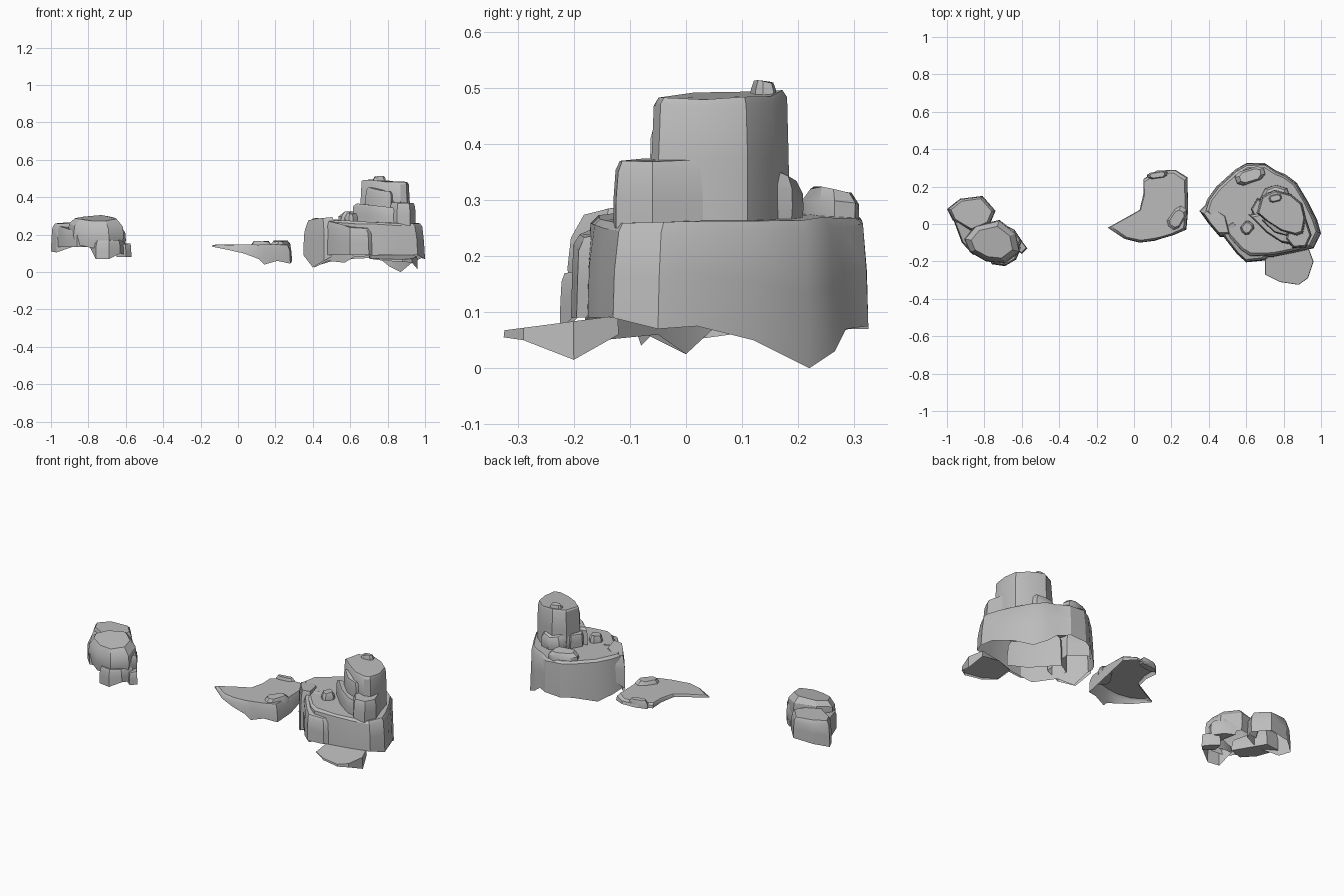
import bpy, bmesh, math, random
random.seed(7)

stone = bpy.data.materials.new("grey_stone")
stone.diffuse_color = (0.5, 0.5, 0.5, 1)

CHUNK = [(0, 1), (0.45, 0.99), (0.85, 0.95), (1, 0.84)]
CLIFF = [(0, 1), (0.5, 0.985), (0.93, 0.955), (1, 0.91)]
ROUND = [(0, 0.93), (0.35, 1), (0.75, 0.96), (1, 0.74)]


def rock(name, outline, top, low=None, rings=CHUNK, closed=False, jitter=0.015, tilt=(0, 0), rough=0.004):
    """Loft an outline of (x, y[, own bottom z]) up to a chamfered, tilted, slightly uneven top."""
    n = len(outline)
    cx = sum(p[0] for p in outline) / n
    cy = sum(p[1] for p in outline) / n
    bm = bmesh.new()
    loops = []
    for f, s in rings:
        loop = []
        for p in outline:
            lo = p[2] if len(p) > 2 else low
            k = s * (1 + (random.uniform(-jitter, jitter) if f > 0 else 0))
            x, y = cx + (p[0] - cx) * k, cy + (p[1] - cy) * k
            hi = top + tilt[0] * (x - cx) + tilt[1] * (y - cy) + random.uniform(-rough, rough)
            loop.append(bm.verts.new((x, y, lo + (hi - lo) * f)))
        loops.append(loop)
    for a, b in zip(loops, loops[1:]):
        for i in range(n):
            j = (i + 1) % n
            bm.faces.new((a[i], a[j], b[j], b[i]))
    bm.faces.new(loops[-1])
    if closed:
        bm.faces.new(loops[0][::-1])
    bmesh.ops.recalc_face_normals(bm, faces=bm.faces)
    # outlines run either way: make the cap point up
    bm.normal_update()
    cap = max(bm.faces, key=lambda q: q.calc_center_median().z)
    if cap.normal.z < 0:
        bmesh.ops.reverse_faces(bm, faces=bm.faces)
    me = bpy.data.meshes.new(name)
    bm.to_mesh(me)
    bm.free()
    me.materials.append(stone)
    for poly in me.polygons:
        poly.use_smooth = True
    me.set_sharp_from_angle(angle=math.radians(30))
    ob = bpy.data.objects.new(name, me)
    bpy.context.collection.objects.link(ob)
    return ob


def pebble(name, x, y, lx, ly, turn, z0, z1, tilt=(0, 0)):
    """Small eight-sided loose stone."""
    c, s = math.cos(math.radians(turn)), math.sin(math.radians(turn))
    base = [(1, -.5), (1, .5), (.6, 1), (-.6, 1), (-1, .5), (-1, -.5), (-.6, -1), (.6, -1)]
    pts = [(x + u * lx / 2 * c - v * ly / 2 * s, y + u * lx / 2 * s + v * ly / 2 * c) for u, v in base]
    rock(name, pts, z1, z0, [(0, 1), (0.6, 0.97), (1, 0.72)], True, 0.07, tilt)


# Large rock: cliff with a ragged, open underside
rock("large_cliff", [
    (.37, .07, .09), (.39, .13, .07), (.44, .2, .04), (.54, .29, .07), (.6, .325, .07),
    (.7, .325, .075), (.76, .285, .07), (.81, .265, .03), (.87, .22, 0), (.93, .12, .05), (.98, .02, .075),
    (1, -.05, .07), (.96, -.13, .09), (.85, -.155, .09), (.75, -.175, .09), (.62, -.18, .08),
    (.57, -.15, .05), (.48, -.05, .06), (.41, 0, .025)], .272, rings=CLIFF, tilt=(-.05, 0), jitter=.008)
rock("left_ledge", [(.35, .07, .09), (.4, .12, .15), (.5, .05, .15), (.53, -.07, .1), (.46, -.07, .06),
                    (.4, 0, .025)], .285, rings=[(0, 1), (.55, .98), (.75, .92), (1, .72)], tilt=(.1, 0))
rock("sloping_ledge", [(.45, -.01), (.52, .03), (.64, -.1), (.74, -.15), (.7, -.195),
                       (.6, -.205), (.55, -.16), (.48, -.07)], .255, .09, tilt=(-.1, .15))

# Low apron spreading from the front of the cliff
rock("front_apron", [(.7, -.17, .08), (.7, -.27, .072), (.78, -.31, .06), (.88, -.325, .055), (.93, -.29, .05),
                     (.96, -.2, .015), (.93, -.12, .06), (.8, -.14, .09)],
     .08, rings=[(0, 1), (1, .985)], tilt=(0, .13), jitter=0, rough=0)

# Tower stacked on the cliff
rock("tower", [(.655, .06), (.68, .15), (.75, .185), (.84, .16), (.9, .11), (.92, .03),
               (.905, -.05), (.87, -.062), (.79, -.04), (.71, .01)], .487, .26,
     [(0, 1), (.5, .99), (.95, .95), (1, .9)], tilt=(-.05, .02))
rock("tower_front_lump", [(.61, .05), (.66, .06), (.8, -.0), (.88, -.05), (.865, -.115),
                          (.79, -.1), (.7, -.04)], .355, .25, tilt=(-.12, 0))
rock("tower_right_lump", [(.84, .02), (.92, .03), (.95, -.06), (.92, -.125), (.85, -.13), (.81, -.08)], .37, .25)
rock("tower_back_lump", [(.67, .13), (.7, .19), (.76, .21), (.82, .19), (.84, .13), (.73, .1)],
     .352, .26, ROUND, tilt=(0, -.5))
rock("tower_left_step", [(.625, .08), (.66, .14), (.72, .1), (.72, .02), (.65, .02)], .345, .26)
rock("tower_shoulder", [(.68, .02), (.76, .03), (.84, -.03), (.82, -.065), (.75, -.045)], .44, .33, tilt=(-.1, .2))

# Loose stones on the large rock
pebble("top_stone", .755, .138, .07, .04, 15, .475, .51)
pebble("back_slab", .62, .258, .16, .075, 18, .265, .318, (0, -.1))
pebble("left_stone", .605, -.02, .07, .06, 50, .265, .312)

# Middle rock: thin sloping shelf, open below
rock("middle_shelf", [
    (-.14, -.02, .136), (-.05, .03, .132), (.03, .075, .128), (.05, .16, .125), (.05, .24, .12),
    (.12, .285, .12), (.22, .29, .12), (.285, .25, .11), (.29, .08, .06), (.28, -.03, .045),
    (.21, -.06, .06), (.14, -.08, .04), (.11, -.09, .07), (.03, -.1, .1), (-.05, -.08, .118)],
    .147, rings=[(0, 1), (.65, .985), (1, .92)], rough=.002)
pebble("shelf_right_stone", .23, .03, .13, .075, 58, .12, .165)
pebble("shelf_back_stone", .125, .262, .11, .035, 8, .12, .163)

# Left rock: cluster of boulders with open undersides
rock("left_back_boulder", [(-1, .08, .11), (-.93, .135, .13), (-.81, .15, .14), (-.74, .07, .14),
                           (-.77, 0, .15), (-.87, -.04, .14), (-.97, .02, .105)], .262)
rock("left_main_boulder", [(-.85, -.01, .18), (-.72, .02, .17), (-.63, -.05, .15), (-.61, -.15, .14),
                           (-.69, -.21, .13), (-.79, -.2, .13), (-.88, -.15, .15), (-.91, -.08, .17)],
     .287, rings=ROUND, tilt=(0, .18))
rock("left_side_boulder", [(-.965, .02), (-.88, .03), (-.78, -.14), (-.86, -.165), (-.92, -.1)],
     .225, .135, closed=True, tilt=(-.2, .1))
rock("left_front_boulder", [(-.79, -.15, .13), (-.7, -.11, .1), (-.6, -.12, .09), (-.63, -.19, .1),
                            (-.69, -.225, .07), (-.76, -.215, .07)], .17)
rock("left_right_boulder", [(-.7, 0), (-.64, -.03), (-.6, -.09), (-.62, -.14), (-.68, -.1)], .228, .14, ROUND, True)
rock("left_low_boulder", [(-.64, -.06), (-.6, -.09), (-.57, -.13), (-.6, -.16), (-.65, -.12)], .15, .08, closed=True)
